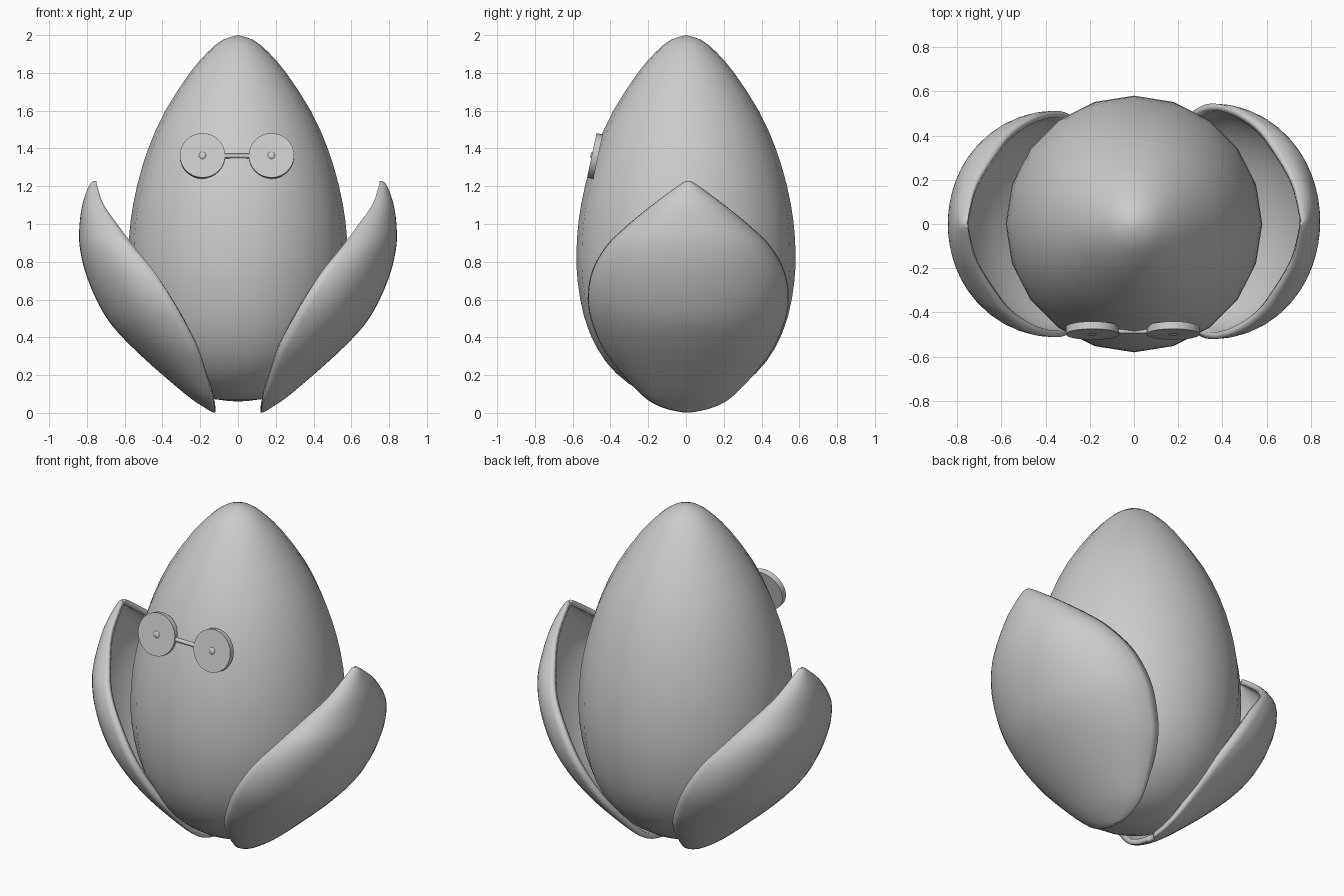
import bpy
import bmesh
from math import pi, sin, cos, radians
from mathutils import Vector, Matrix

cube = bpy.data.objects.get("Cube")
if cube:
    bpy.data.objects.remove(cube)

grey = bpy.data.materials.new("plain grey")
grey.use_nodes = True
COLOUR = (0.6, 0.6, 0.6, 1)
grey.diffuse_color = COLOUR
grey.node_tree.nodes["Principled BSDF"].inputs["Base Color"].default_value = COLOUR


def finish(bm, name, angle=40):
    """Turn a bmesh into a smooth, sharp-edged object."""
    bmesh.ops.recalc_face_normals(bm, faces=bm.faces)
    mesh = bpy.data.meshes.new(name)
    bm.to_mesh(mesh)
    bm.free()
    mesh.materials.append(grey)
    obj = bpy.data.objects.new(name, mesh)
    bpy.context.collection.objects.link(obj)
    bpy.ops.object.select_all(action='DESELECT')
    obj.select_set(True)
    bpy.context.view_layer.objects.active = obj
    bpy.ops.object.shade_smooth_by_angle(angle=radians(angle))
    return obj


def smooth_rows(rows, steps):
    """Catmull-Rom resampling of a list of measurement rows."""
    pts = [Vector(r) for r in rows]
    out = []
    for i in range(len(pts) - 1):
        a, b = pts[max(i - 1, 0)], pts[i]
        c, d = pts[i + 1], pts[min(i + 2, len(pts) - 1)]
        for s in range(steps):
            t = s / steps
            out.append(0.5 * (2 * b + (c - a) * t + (2 * a - 5 * b + 4 * c - d) * t**2
                              + (3 * b - a - 3 * c + d) * t**3))
    return out + [pts[-1]]


def loft(bm, rings, closed):
    """Bridge equal-length rings of points with quads."""
    verts = [[bm.verts.new(p) for p in ring] for ring in rings]
    n = len(verts[0])
    for low, high in zip(verts, verts[1:]):
        for j in range(n if closed else n - 1):
            k = (j + 1) % n
            bm.faces.new((low[j], low[k], high[k], high[j]))
    return verts


# Egg body: radius and height profile, spun with 20 sides
profile = [(0, 0.06), (0.12, 0.072), (0.24, 0.115), (0.37, 0.21), (0.47, 0.34), (0.54, 0.51),
           (0.574, 0.7), (0.58, 0.85), (0.568, 1.02), (0.535, 1.2), (0.475, 1.4),
           (0.385, 1.6), (0.255, 1.8), (0.16, 1.91), (0.08, 1.975), (0, 2)]
bm = bmesh.new()
SIDES = 20
rings = [[(r * cos(2 * pi * j / SIDES), r * sin(2 * pi * j / SIDES), z) for j in range(SIDES)]
         for r, z in smooth_rows([(r, z) for r, z in profile], 2)]
loft(bm, rings, True)
bmesh.ops.remove_doubles(bm, verts=bm.verts, dist=0.0005)
finish(bm, "egg_body", 60)

# Cupped side petals: height, outer x, rim x, rim half width
petal_rows = [(0.003, 0.135, 0.12, 0.02), (0.03, 0.18, 0.125, 0.13), (0.1, 0.28, 0.14, 0.24),
              (0.3, 0.51, 0.2, 0.41), (0.46, 0.665, 0.275, 0.485), (0.6, 0.75, 0.35, 0.512),
              (0.75, 0.81, 0.445, 0.49), (0.88, 0.838, 0.55, 0.42), (0.98, 0.84, 0.625, 0.325),
              (1.1, 0.825, 0.71, 0.185), (1.2, 0.79, 0.745, 0.055), (1.228, 0.765, 0.75, 0.012)]
ARC = 24
for side, name, width, shift in ((1, "left_petal", 1.04, 0.012), (-1, "right_petal", 1, 0)):
    bm = bmesh.new()
    rings = []
    for z, outer, rim, half in smooth_rows(petal_rows, 4):
        angles = [pi * (j / ARC - 0.5) for j in range(ARC + 1)]
        rings.append([(side * (rim + (outer - rim) * cos(a)), half * width * sin(a) + shift, z)
                      for a in angles])
    loft(bm, rings, False)
    petal = finish(bm, name, 60)
    # make the outer skin face away from the body so the wall grows inward
    middle = petal.data.polygons[len(petal.data.polygons) // 2 + ARC // 2]
    if middle.normal.x * side < 0:
        petal.data.flip_normals()
    wall = petal.modifiers.new("wall", 'SOLIDIFY')
    wall.thickness = 0.03
    wall.offset = -1

# Spectacles: tilted round lenses, pupils and a bridge
TILT = radians(-12)
for x, name in ((0.177, "left"), (-0.188, "right")):
    place = Matrix.Translation((x, -0.482, 1.36)) @ Matrix.Rotation(TILT, 4, 'X')
    bm = bmesh.new()
    bmesh.ops.create_cone(bm, cap_ends=True, segments=32, radius1=0.12, radius2=0.12, depth=0.034,
                          matrix=place @ Matrix.Rotation(pi / 2, 4, 'X'))
    finish(bm, name + "_lens")
    bm = bmesh.new()
    bmesh.ops.create_uvsphere(bm, u_segments=16, v_segments=8, radius=0.022,
                              matrix=place @ Matrix.Translation((0, -0.012, 0))
                              @ Matrix.Diagonal((1, 0.5, 1, 1)))
    finish(bm, name + "_pupil")

bm = bmesh.new()
bmesh.ops.create_cone(bm, cap_ends=True, segments=12, radius1=0.012, radius2=0.012, depth=0.16,
                      matrix=Matrix.Translation((-0.005, -0.485, 1.36)) @ Matrix.Rotation(pi / 2, 4, 'Y'))
finish(bm, "bridge")
